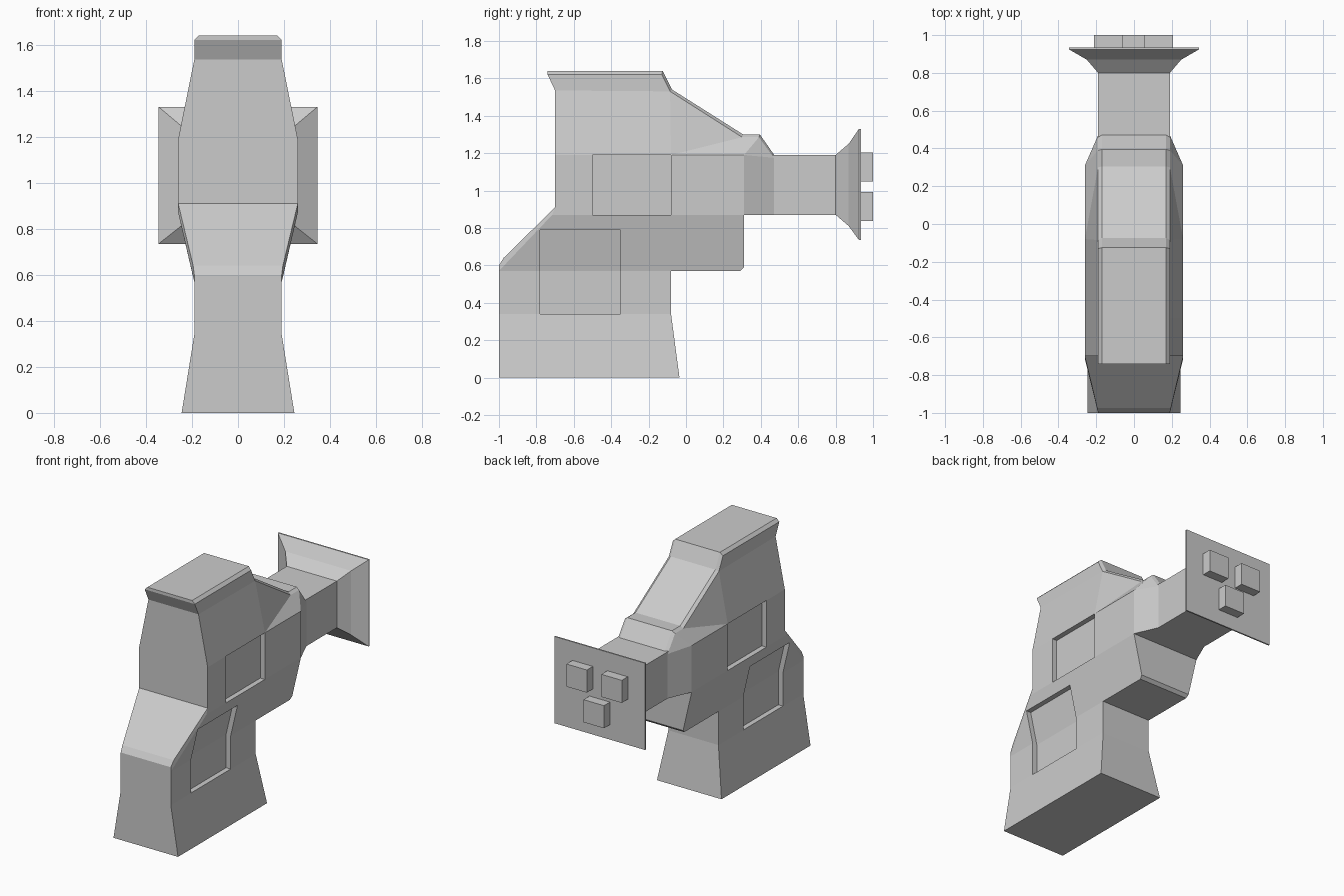
import bpy
import bmesh
from mathutils import Vector

if "Cube" in bpy.data.objects:
    bpy.data.objects.remove(bpy.data.objects["Cube"])

grey = bpy.data.materials.new("plain grey")
grey.diffuse_color = (0.6, 0.6, 0.6, 1)
grey.use_nodes = True
grey.node_tree.nodes["Principled BSDF"].inputs["Base Color"].default_value = grey.diffuse_color


def finish(bm, name):
    bmesh.ops.recalc_face_normals(bm, faces=bm.faces)
    mesh = bpy.data.meshes.new(name)
    bm.to_mesh(mesh)
    bm.free()
    mesh.materials.append(grey)
    obj = bpy.data.objects.new(name, mesh)
    bpy.context.collection.objects.link(obj)
    return obj


# Body side corners: (y, z, half width)
P = {
    "a": (-1, 0, .245), "b": (-.035, 0, .245),
    "c": (-1, .34, .19), "d": (-.08, .34, .19),
    "e": (-1, .57, .19), "p": (-.08, .57, .19),
    "f": (-1, .6, .19), "g": (-.975, .64, .195), "h": (-.7, .91, .26),
    "q": (.29, .57, .19), "r": (.31, .59, .195),
    "i": (-.715, .87, .26), "o": (.31, .87, .26),
    "j": (-.7, 1.19, .26), "m": (-.08, 1.19, .26), "n": (.31, 1.19, .26),
    "s": (.47, .87, .19), "t": (.47, 1.175, .19),
    "v": (-.7, 1.535, .19), "u": (-.085, 1.53, .19),
    "x": (-.74, 1.62, .19), "w": (-.13, 1.62, .19),
    "y": (.3, 1.285, .19), "z": (.39, 1.285, .19),
    "X": (-.74, 1.64, .17), "W": (-.125, 1.64, .17), "U": (-.075, 1.54, .17),
    "Y": (.305, 1.3, .17), "Z": (.395, 1.3, .17), "T": (.475, 1.185, .17),
}
SIDE = ("abdc cdpe epqroi efghi ionmjh nost jmuv vuwx myu mnzy ntz "
        "xwWX wuUW uyYU yzZY ztTZ").split()
RIM = "acefghjvxXWUYZTtsorqpdb"

# Body: two mirrored sides joined along the rim
bm = bmesh.new()
V = {s: {k: bm.verts.new((s * w, y, z)) for k, (y, z, w) in P.items()}
     for s in (-1, 1)}
for s in V:
    for face in SIDE:
        bm.faces.new([V[s][k] for k in face])
for k, l in zip(RIM, RIM[1:] + RIM[0]):
    bm.faces.new((V[-1][k], V[-1][l], V[1][l], V[1][k]))
bmesh.ops.recalc_face_normals(bm, faces=bm.faces)

# Recessed side panels: (y min, y max, z min, z max)
PANELS = ((-.5, -.08, .87, 1.19), (-.78, -.35, .34, .79))


def cut(co, no):
    bmesh.ops.bisect_plane(bm, geom=bm.verts[:] + bm.edges[:] + bm.faces[:],
                           dist=1e-4, plane_co=co, plane_no=no)


for y0, y1, z0, z1 in PANELS:
    for y in (y0, y1):
        cut((0, y, 0), (0, 1, 0))
    for z in (z0, z1):
        cut((0, 0, z), (0, 0, 1))
bm.normal_update()
for y0, y1, z0, z1 in PANELS:
    for s in (-1, 1):
        faces = []
        for f in bm.faces:
            c = f.calc_center_median()
            if s * f.normal.x > .5 and y0 < c.y < y1 and z0 < c.z < z1:
                faces.append(f)
        new = bmesh.ops.extrude_face_region(bm, geom=faces)["geom"]
        verts = [v for v in new if isinstance(v, bmesh.types.BMVert)]
        bmesh.ops.translate(bm, verts=verts, vec=Vector((-s * .035, 0, 0)))
        left = [f for f in faces if f.is_valid]
        if left:
            bmesh.ops.delete(bm, geom=left, context="FACES")
finish(bm, "body")

# Neck flaring out to the rear plate: (y, half width, z min, z max)
bm = bmesh.new()
rings = []
for y, w, z0, z1 in ((.45, .19, .87, 1.19), (.8, .19, .87, 1.19),
                     (.87, .25, .81, 1.25), (.925, .345, .735, 1.33),
                     (.935, .345, .735, 1.33)):
    rings.append([bm.verts.new(c) for c in
                  ((-w, y, z0), (w, y, z0), (w, y, z1), (-w, y, z1))])
for a, b in zip(rings, rings[1:]):
    for i in range(4):
        j = (i + 1) % 4
        bm.faces.new((a[i], a[j], b[j], b[i]))
bm.faces.new(rings[0])
bm.faces.new(rings[-1])
finish(bm, "neck_and_rear_plate")

# Three pegs on the rear plate
for name, x, z in (("peg_left", -.135, 1.125), ("peg_right", .13, 1.125),
                   ("peg_lower", 0, .915)):
    bm = bmesh.new()
    bmesh.ops.create_cube(bm, size=1)
    bmesh.ops.scale(bm, vec=(.155, .07, .155), verts=bm.verts)
    bmesh.ops.translate(bm, vec=(x, .965, z), verts=bm.verts)
    finish(bm, name)
